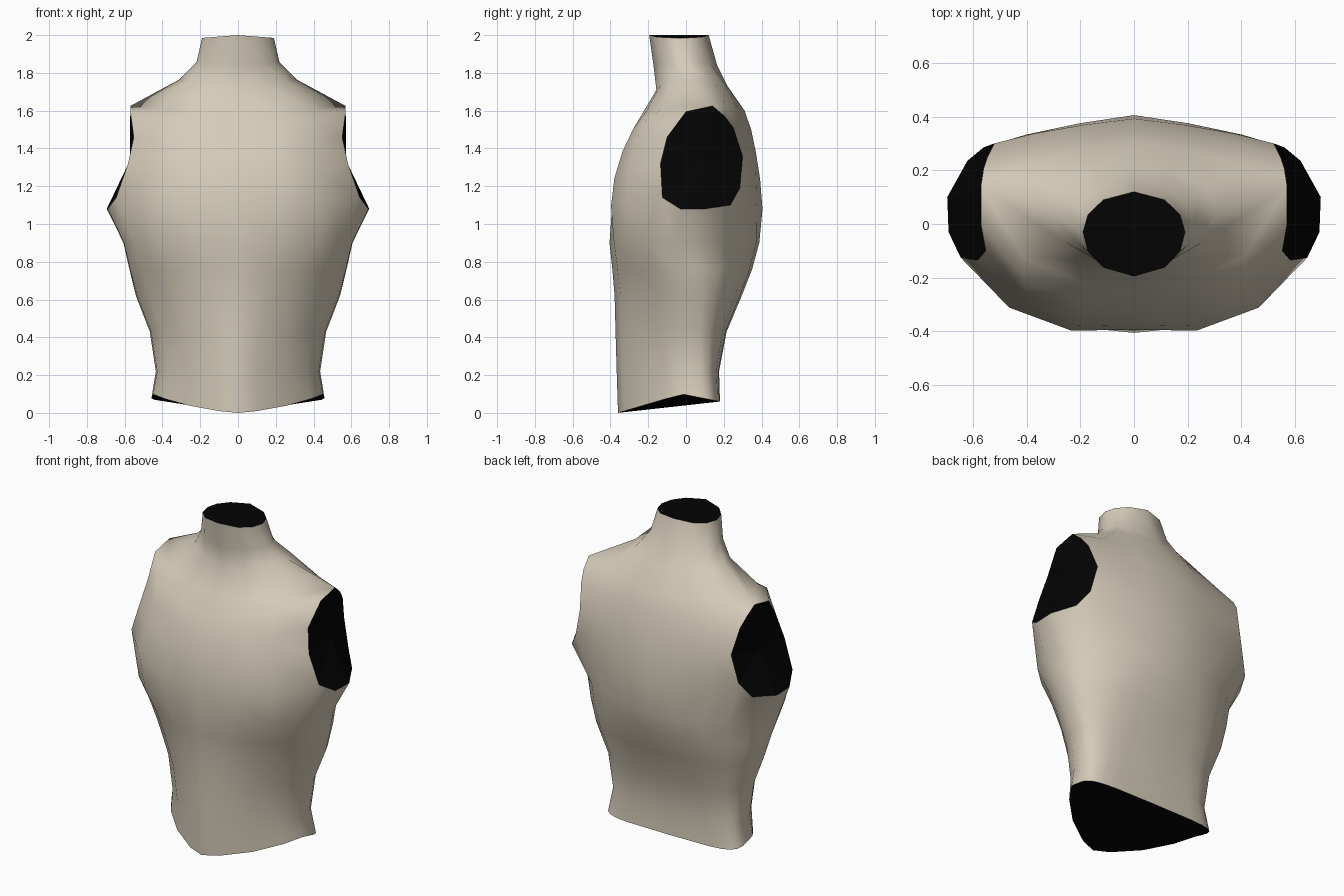
import bpy, bmesh, math

if "Cube" in bpy.data.objects:
    bpy.data.objects.remove(bpy.data.objects["Cube"])


def material(name, rgb):
    m = bpy.data.materials.new(name)
    m.diffuse_color = (*rgb, 1)
    m.use_nodes = True
    m.node_tree.nodes["Principled BSDF"].inputs["Base Color"].default_value = m.diffuse_color
    return m


def arc(centre, side, n, ts):
    """Rounded row from the centre line (y, z) out to a side point (x, y, z)."""
    pts = []
    for t in ts:
        k = (1 - t ** n) ** (1 / n)
        pts.append((side[0] * t, side[1] + (centre[0] - side[1]) * k,
                    centre[1] + (side[2] - centre[1]) * t))
    return pts


bm = bmesh.new()


def verts(pts):
    return [bm.verts.new(p) for p in pts]


def skin(a, b):
    for i in range(len(a) - 1):
        bm.faces.new((a[i], a[i + 1], b[i + 1], b[i])).smooth = True


def cap_face(vs):
    bm.faces.new(vs).material_index = 1


# Neck and shoulder: rows run front centre -> side -> back centre
T = (0, .36, .72)
NECK = (0, .6, .9)
collar = []
for front, side, back, nf, nb, ts in (
        ((-.195, 2.0), (.19, -.03, 1.985), (.12, 2.0), 2, 2, NECK),
        ((-.172, 1.84), (.22, -.01, 1.855), (.165, 1.84), 2, 2, NECK),
        ((-.157, 1.71), (.31, .05, 1.765), (.22, 1.73), 2, 2, (0, .45, .82)),
        ((-.24, 1.57), (.57, .14, 1.625), (.31, 1.6), 2, 1.3, T)):
    row = arc(front, side, nf, ts) + [side] + arc(back, side, nb, ts)[::-1]
    collar.append(verts(row))
for a, b in zip(collar, collar[1:]):
    skin(a, b)

# Chest and upper back: rows from the centre line to the armhole rim
chest = [collar[-1][:4]]
for centre, rim, bust in (((-.30, 1.45), (.57, 0, 1.595), 0),
                          ((-.345, 1.34), (.552, -.10, 1.46), .008),
                          ((-.375, 1.2), (.582, -.135, 1.32), .02),
                          ((-.393, 1.07), (.645, -.125, 1.14), .022)):
    pts = arc(centre, rim, 2, T)
    pts[1] = (pts[1][0], pts[1][1] - bust, pts[1][2])
    chest.append(verts(pts + [rim]))
back = [collar[-1][:2:-1]]
for centre, rim in (((.345, 1.5), (.56, .205, 1.57)),
                    ((.37, 1.38), (.545, .25, 1.51)),
                    ((.392, 1.24), (.52, .30, 1.36)),
                    ((.405, 1.08), (.56, .285, 1.19))):
    back.append(verts(arc(centre, rim, 1.2, T) + [rim]))
for grid in (chest, back):
    for a, b in zip(grid, grid[1:]):
        skin(a, b)

# Underarm points close the armhole and complete the chest ring
under = verts([(.69, -.03, 1.08), (.695, .10, 1.08), (.62, .235, 1.10)])
rings = [chest[-1] + under + back[-1][::-1]]

# Waist rings: z, half width, front y, side y, back y, front and back roundness
ANGLES = (-90, -70, -48, -28, -10, 8, 24, 40, 56, 73, 90)
for z, hw, yf, mid, yb, nf, nb in (
        (.9, .612, -.405, .02, .388, 2.2, 2.0),
        (.76, .58, -.39, .03, .35, 1.8, 2.2),
        (.62, .545, -.378, .04, .295, 1.6, 2.4),
        (.43, .47, -.373, .03, .215, 1.5, 3),
        (.22, .437, -.367, .02, .175, 1.45, 4),
        (0, .46, -.36, .02, .18, 1.4, 5)):
    pts = []
    for d in ANGLES:
        c, s = math.cos(math.radians(d)), math.sin(math.radians(d))
        e = 2 / (nb if s > 0 else nf)
        reach = yb - mid if s > 0 else mid - yf
        y = mid + math.copysign(abs(s) ** e, s) * reach
        h = z
        if z == 0:  # hem rises to the sides
            h = .1 * (y + .36) / .34 if y < -.02 else .1 - .2 * (y + .02)
        pts.append((hw * max(c, 0) ** e if abs(d) < 90 else 0, y, h))
    rings.append(verts(pts))
for a, b in zip(rings, rings[1:]):
    skin(a, b)

# Dark caps: neck, hem, armhole
cap_face(collar[0])
hem = rings[-1]
for i in range(1, len(hem) - 1):
    cap_face((hem[0], hem[i], hem[i + 1]))
rim = [r[-1] for r in chest] + under + [r[-1] for r in back[:0:-1]]
hub = bm.verts.new([sum(v.co[k] for v in rim) / len(rim) - (.02 if k == 0 else 0)
                    for k in range(3)])
for i, v in enumerate(rim):
    cap_face((hub, v, rim[(i + 1) % len(rim)]))

# Mirror to the other half
bmesh.ops.mirror(bm, geom=bm.verts[:] + bm.edges[:] + bm.faces[:],
                 axis='X', merge_dist=.0005)
bmesh.ops.remove_doubles(bm, verts=bm.verts[:], dist=.0005)
bmesh.ops.recalc_face_normals(bm, faces=bm.faces[:])

mesh = bpy.data.meshes.new("torso")
bm.to_mesh(mesh)
bm.free()
mesh.materials.append(material("warm_beige", (.67, .605, .49)))
mesh.materials.append(material("black", (.001, .001, .001)))
torso = bpy.data.objects.new("torso", mesh)
bpy.context.collection.objects.link(torso)
